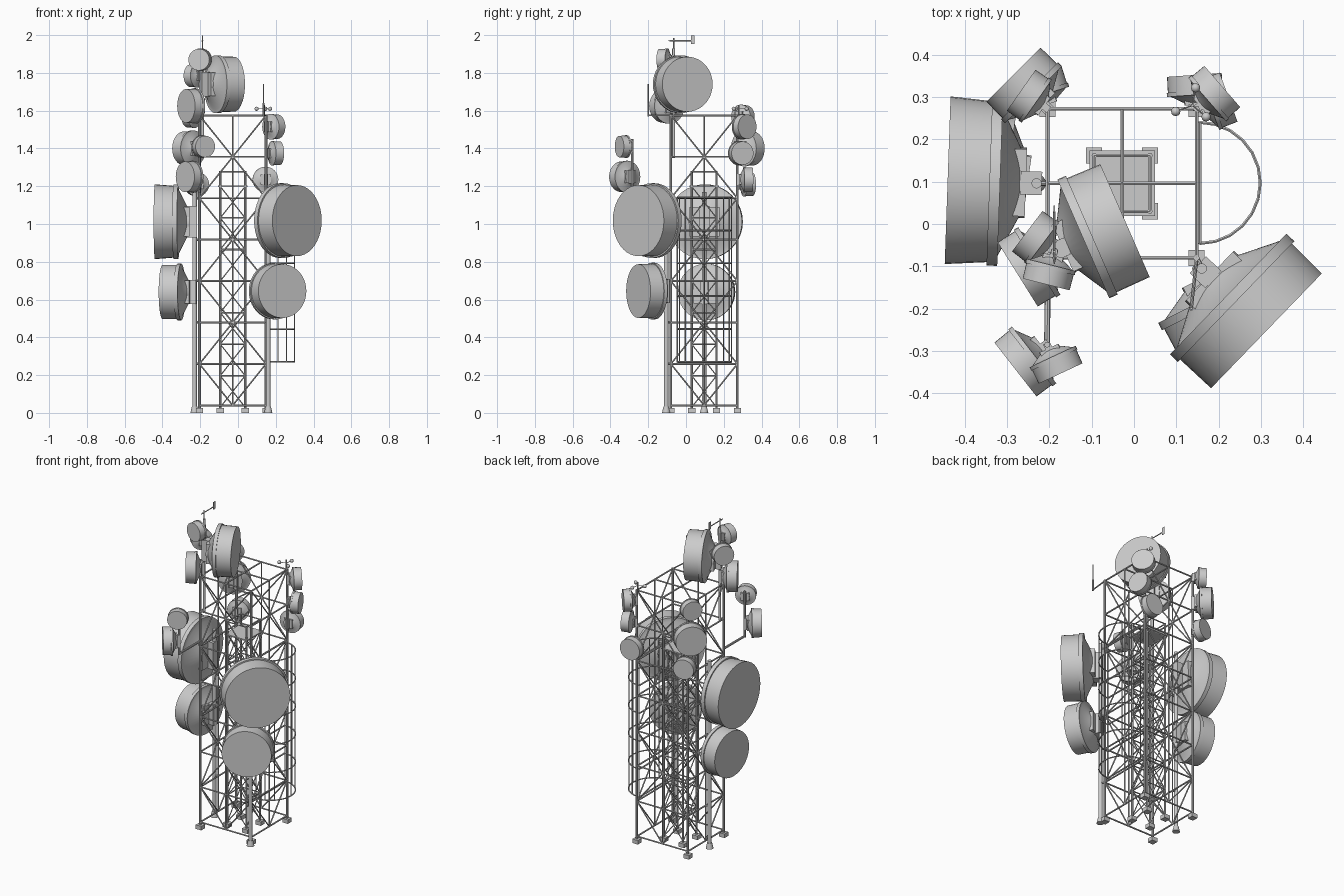
import bpy, bmesh
from math import sin, cos, pi, radians
from mathutils import Vector, Matrix

if "Cube" in bpy.data.objects:
    bpy.data.objects.remove(bpy.data.objects["Cube"])


def finish(name, bm, smooth=True):
    bmesh.ops.recalc_face_normals(bm, faces=bm.faces)
    me = bpy.data.meshes.new(name)
    bm.to_mesh(me)
    bm.free()
    ob = bpy.data.objects.new(name, me)
    bpy.context.collection.objects.link(ob)
    if smooth:
        bpy.ops.object.select_all(action='DESELECT')
        ob.select_set(True)
        bpy.context.view_layer.objects.active = ob
        bpy.ops.object.shade_smooth_by_angle(angle=radians(35))
    return ob


def tube(bm, a, b, r, n=8, r2=None):
    a, b = Vector(a), Vector(b)
    d = b - a
    m = Matrix.Translation((a + b) / 2) @ d.to_track_quat('Z', 'Y').to_matrix().to_4x4()
    bmesh.ops.create_cone(bm, cap_ends=True, segments=n, radius1=r,
                          radius2=r if r2 is None else r2, depth=d.length, matrix=m)


def box(bm, c, s, rot=0):
    m = Matrix.Translation(c) @ Matrix.Rotation(rot, 4, 'Z') @ Matrix.Diagonal((*s, 1))
    bmesh.ops.create_cube(bm, size=1, matrix=m)


def ball(bm, c, r):
    bmesh.ops.create_uvsphere(bm, u_segments=12, v_segments=8, radius=r, matrix=Matrix.Translation(c))


# Drum antenna: lathed body facing the given heading, plus its pole bracket
def dish(name, pole, z, R, d, deg, taper=.95):
    ang = radians(deg)
    m = Matrix.Translation((pole[0], pole[1], z)) @ Matrix.Rotation(ang, 4, 'Z')
    prof = [(d, taper * R), (.53 * d, .96 * R), (.53 * d, R), (.41 * d, R),
            (.41 * d, .88 * R), (.19 * d, .42 * R), (.12 * d, .42 * R)]
    bm = bmesh.new()
    n = 40
    rings = [[bm.verts.new(m @ Vector((t, r * cos(2 * pi * i / n), r * sin(2 * pi * i / n))))
              for i in range(n)] for t, r in prof]
    for p, q in zip(rings, rings[1:]):
        for i in range(n):
            bm.faces.new((p[i], p[(i + 1) % n], q[(i + 1) % n], q[i]))
    bm.faces.new(rings[0])
    bm.faces.new(rings[-1])
    box(bm, m @ Vector((.06 * d, 0, 0)), (.24 * d, .28 * R, .85 * R), ang)
    box(bm, m @ Vector((.22 * d, 0, 0)), (.2 * d, .8 * R, .8 * R), ang)
    finish(name, bm)


def ring_pts(cx, cy, h):
    return [Vector((cx - h, cy - h, 0)), Vector((cx + h, cy - h, 0)),
            Vector((cx + h, cy + h, 0)), Vector((cx - h, cy + h, 0))]


def up(p, z):
    return Vector((p.x, p.y, z))


CX, CY, H = -.028, .096, .176
C = ring_pts(CX, CY, H)

# Outer lattice tower
legs, brace, feet = bmesh.new(), bmesh.new(), bmesh.new()
z0, step = .04, .2193
for i in range(4):
    a, b = C[i], C[(i + 1) % 4]
    mid = (a + b) / 2
    tube(legs, a, up(a, 1.58), .007)
    box(feet, up(a, .0125), (.038, .038, .025))
    tube(brace, up(mid, z0), up(mid, 1.575), .004, 6)
    for k in range(8):
        z = z0 + k * step
        tube(brace, up(a, z), up(b, z), .005, 6)
        if k < 7:
            lo, hi = z, z + step
            for c in (a, b):
                if k % 2 == 0:
                    tube(brace, up(mid, lo), up(c, hi), .004, 6)
                else:
                    tube(brace, up(c, lo), up(mid, hi), .004, 6)
# Top cross beams
tube(brace, (CX - H, CY, 1.575), (CX + H, CY, 1.575), .005, 6)
tube(brace, (CX, CY - H, 1.575), (CX, CY + H, 1.575), .005, 6)
finish("tower_legs", legs)
finish("tower_bracing", brace)

# Inner lattice core with platform and rail
core = bmesh.new()
K = ring_pts(CX, CY, .066)
for i in range(4):
    a, b = K[i], K[(i + 1) % 4]
    tube(core, a, up(a, 1.28), .006)
    box(feet, up(a, .0125), (.038, .038, .025))
    tube(core, up(a, 1.277), up(b, 1.277), .004, 6)
    for k in range(7):
        lo, hi = .03 + k * .167, .03 + (k + 1) * .167
        tube(core, up(a, hi), up(b, hi), .004, 6)
        tube(core, up(a, lo), up(b, hi), .003, 6)
        tube(core, up(b, lo), up(a, hi), .003, 6)
finish("core_lattice", core)
plat = bmesh.new()
box(plat, (CX, CY, 1.2), (.155, .155, .008))
finish("core_platform", plat, False)
finish("foundation_pads", feet, False)

# Heavy antenna poles with flared feet and tie bars to the tower
LP, RP = (-.23, .096), (.16, -.105)
poles = bmesh.new()
for (x, y), (tx, ty) in ((LP, (CX - H, CY)), (RP, (CX + H, CY - H))):
    tube(poles, (x, y, 0), (x, y, 1.17), .012, 16)
    tube(poles, (x, y, 0), (x, y, .035), .022, 16, .014)
    for z in (.26, .48, .70, .917, 1.137):
        tube(poles, (x, y, z), (tx, ty, z), .006)
finish("antenna_poles", poles)

# Climbing cage on the right side
cage = bmesh.new()
cx, cy, r = .155, .097, .143


def arc(deg, z):
    t = radians(deg)
    return Vector((cx + r * cos(t), cy + r * sin(t), z))


for k in range(6):
    z = .27 + k * .174
    for j in range(12):
        tube(cage, arc(-90 + 15 * j, z), arc(-75 + 15 * j, z), .004, 6)
    tube(cage, arc(-90, z), arc(90, z), .005, 6)
for deg in (-90, -67, -45, 0, 45, 67, 90):
    tube(cage, arc(deg, .27), arc(deg, 1.14), .003, 6)
finish("climbing_cage", cage)

# Top mast at the front left corner, with wind vane
MP = (-.188, -.065)
mast = bmesh.new()
tube(mast, (*MP, 1.35), (*MP, 1.93), .008, 12)
for z in (1.36, 1.57):
    tube(mast, (*MP, z), (CX - H, CY - H, z), .006)
finish("top_mast", mast)
vane = bmesh.new()
tube(vane, (*MP, 1.92), (*MP, 1.985), .003)
tube(vane, (MP[0], -.08, 1.97), (MP[0], .03, 1.97), .003)
tube(vane, (MP[0], -.095, 1.97), (MP[0], -.078, 1.97), .001, 8, .005)
box(vane, (MP[0], .035, 1.976), (.003, .018, .046))
finish("wind_vane", vane)

# Outrigger arm carrying two front left antennas
OP = (-.205, -.285)
arm = bmesh.new()
tube(arm, (CX - H, CY - H, 1.17), (*OP, 1.17), .007)
tube(arm, (*OP, 1.163), (*OP, 1.45), .007)
finish("outrigger_arm", arm)

# Whip antenna on a side arm
whip = bmesh.new()
tube(whip, (CX + H, CY - H, 1.575), (.135, -.2, 1.575), .004)
tube(whip, (.135, -.2, 1.57), (.135, -.2, 1.64), .005)
tube(whip, (.135, -.2, 1.63), (.135, -.2, 1.74), .003)
finish("whip_antenna", whip)

# Cup wind gauge at the back right corner
gauge = bmesh.new()
gx, gy, gz = .138, .28, 1.61
tube(gauge, (gx, gy, 1.56), (gx, gy, 1.63), .004)
for deg in (80, 200, 320):
    e = (gx + .042 * cos(radians(deg)), gy + .042 * sin(radians(deg)), gz)
    tube(gauge, (gx, gy, gz), e, .002, 6)
    ball(gauge, e, .011)
finish("wind_gauge", gauge)

# Antennas: name, pole, height, radius, reach, heading, face taper
BL, BR = (CX - H, CY + H), (CX + H, CY + H)
for spec in (
    ("left_upper_large_dish", LP, 1.012, .198, .21, 178, 1.0),
    ("left_lower_dish", LP, .64, .15, .172, 172),
    ("right_upper_large_dish", RP, 1.018, .198, .212, -44),
    ("right_lower_dish", RP, .645, .15, .165, -63),
    ("mast_large_dish", MP, 1.74, .153, .182, 23.6),
    ("mast_front_small_dish", MP, 1.87, .06, .08, -104),
    ("mast_left_small_dish", MP, 1.785, .063, .08, 143),
    ("mast_left_medium_dish", MP, 1.625, .094, .102, 212),
    ("outrigger_medium_dish", OP, 1.25, .085, .095, 218),
    ("outrigger_small_dish", OP, 1.41, .06, .075, -65),
    ("back_left_medium_dish", BL, 1.4, .095, .114, 135),
    ("back_left_upper_small_dish", BL, 1.57, .062, .076, 145),
    ("back_left_lower_small_dish", BL, 1.21, .064, .085, 107),
    ("back_right_upper_small_dish", BR, 1.515, .068, .08, 41),
    ("back_right_middle_small_dish", BR, 1.375, .065, .08, 20),
    ("back_right_lower_small_dish", BR, 1.235, .068, .08, 94),
):
    dish(*spec)
